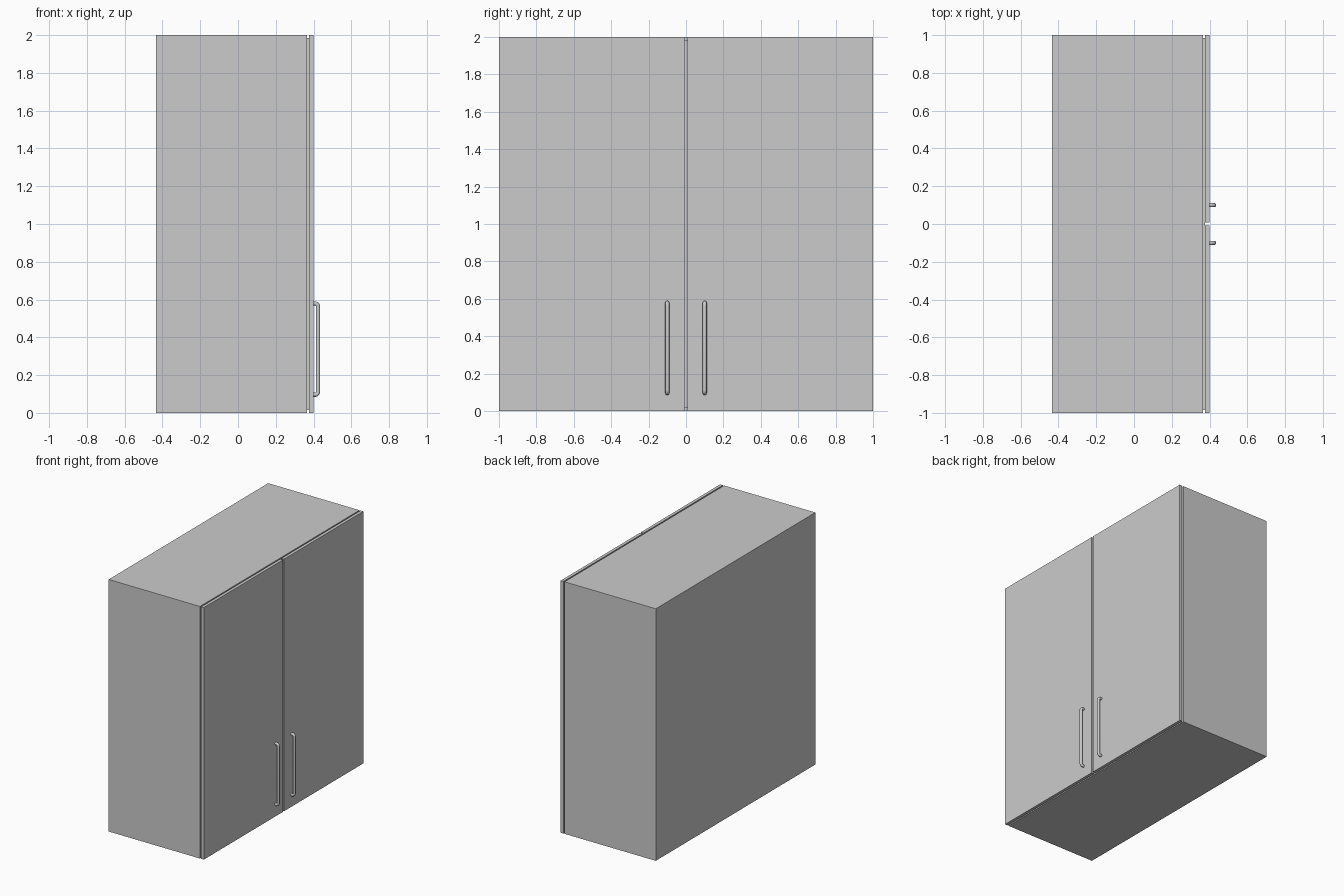
import bpy, math

if "Cube" in bpy.data.objects:
    bpy.data.objects.remove(bpy.data.objects["Cube"])


def box(name, lo, hi):
    size = [b - a for a, b in zip(lo, hi)]
    mid = [(a + b) / 2 for a, b in zip(lo, hi)]
    bpy.ops.mesh.primitive_cube_add(size=1, location=mid)
    o = bpy.context.object
    o.name = name
    o.scale = size
    bpy.ops.object.transform_apply(location=False, rotation=False, scale=True)
    return o


def handle(name, y):
    # U-shaped rod with rounded corners, standing off the door face
    bar_x, z0, z1, r = 0.424, 0.096, 0.579, 0.016
    pts = [(0.395, z0)]
    for cz, start in ((z0 + r, -90), (z1 - r, 0)):
        for i in range(7):
            a = math.radians(start + 15 * i)
            pts.append((bar_x - r + r * math.cos(a), cz + r * math.sin(a)))
    pts.append((0.395, z1))
    cu = bpy.data.curves.new(name, 'CURVE')
    cu.dimensions = '3D'
    cu.bevel_depth = 0.011
    cu.bevel_resolution = 4
    cu.use_fill_caps = True
    sp = cu.splines.new('POLY')
    sp.points.add(len(pts) - 1)
    for p, (x, z) in zip(sp.points, pts):
        p.co = (x, y, z, 1)
    o = bpy.data.objects.new(name, cu)
    bpy.context.collection.objects.link(o)
    bpy.ops.object.select_all(action='DESELECT')
    o.select_set(True)
    bpy.context.view_layer.objects.active = o
    bpy.ops.object.convert(target='MESH')
    bpy.ops.object.shade_smooth_by_angle(angle=math.radians(40))


# Cabinet carcass
box("cabinet_body", (-0.435, -1, 0), (0.366, 1, 2))

# Recessed strip behind the doors
box("door_seal", (0.366, -0.985, 0.015), (0.376, 0.985, 1.985))

# Pair of doors with handles
for side, s in (("left", -1), ("right", 1)):
    ya, yb = sorted((s * 0.007, s * 1.0))
    box(side + "_door", (0.376, ya, 0), (0.40, yb, 2))
    handle(side + "_handle", s * 0.10)
